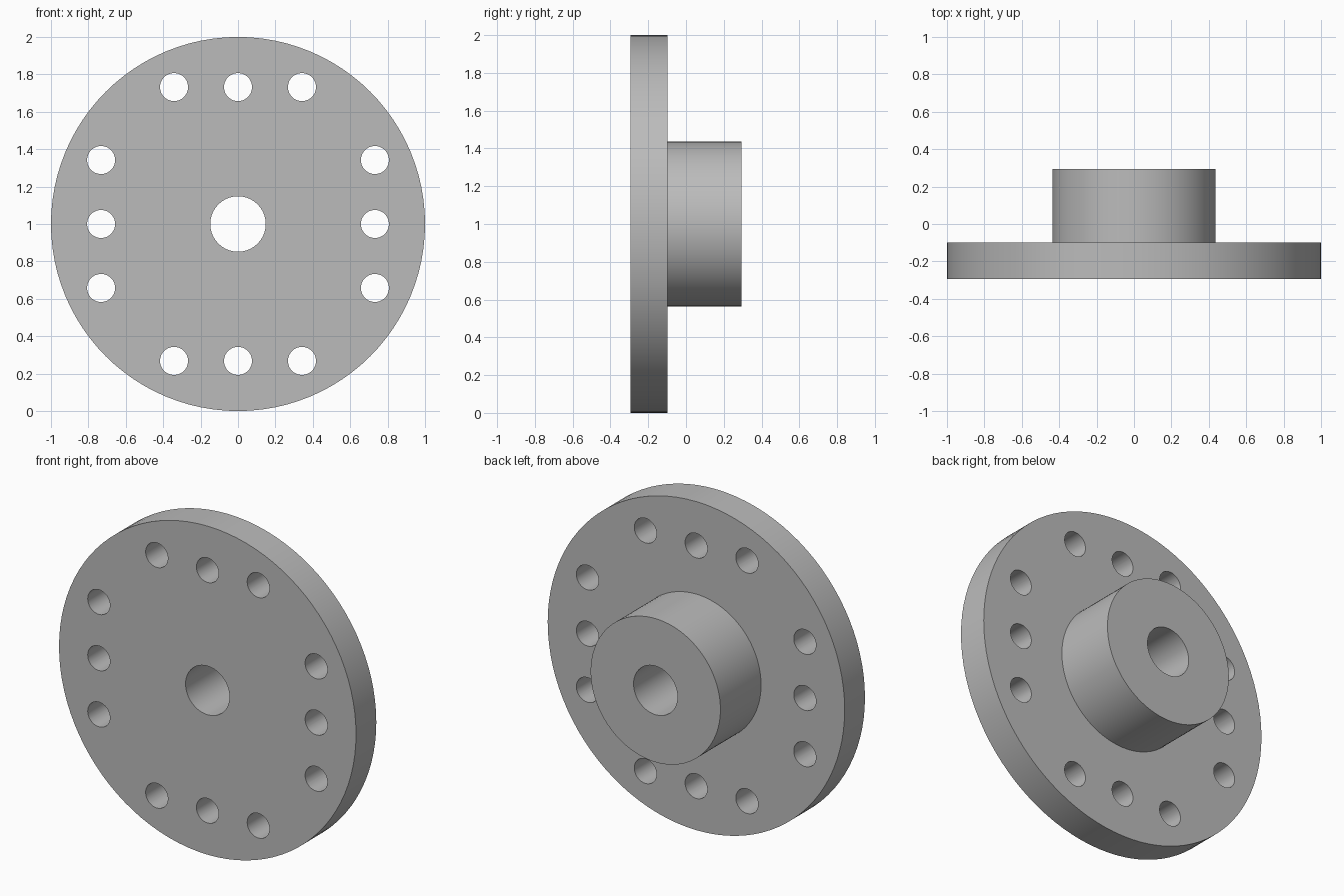
import bpy, bmesh, math
from mathutils import Matrix, Vector

cube = bpy.data.objects.get("Cube")
if cube:
    bpy.data.objects.remove(cube, do_unlink=True)

DISC_R, HUB_R, BORE_R, BOLT_R = 1.0, 0.437, 0.148, 0.075
FRONT, STEP, BACK = -0.293, -0.098, 0.293
BOLT_REACH, BOLT_PITCH = 0.732, 0.342
CENTRE = Vector((0, 0, 1))

# Single plain metal colour
grey = bpy.data.materials.new("plain grey")
grey.use_nodes = True
colour = (0.5, 0.5, 0.5, 1)
grey.diffuse_color = colour
grey.node_tree.nodes["Principled BSDF"].inputs["Base Color"].default_value = colour


def make_object(name, bm):
    bmesh.ops.recalc_face_normals(bm, faces=bm.faces)
    mesh = bpy.data.meshes.new(name)
    bm.to_mesh(mesh)
    bm.free()
    mesh.materials.append(grey)
    obj = bpy.data.objects.new(name, mesh)
    bpy.context.collection.objects.link(obj)
    return obj


# Flange disc, rear hub and through bore, turned from one closed profile
bm = bmesh.new()
profile = [(BORE_R, FRONT), (DISC_R, FRONT), (DISC_R, STEP),
           (HUB_R, STEP), (HUB_R, BACK), (BORE_R, BACK)]
ring = [bm.verts.new((r, y, CENTRE.z)) for r, y in profile]
edges = [bm.edges.new((a, b)) for a, b in zip(ring, ring[1:] + ring[:1])]
bmesh.ops.spin(bm, geom=ring + edges, cent=CENTRE, axis=(0, 1, 0),
               angle=math.tau, steps=96, use_merge=True)
bmesh.ops.remove_doubles(bm, verts=bm.verts, dist=1e-5)
flange = make_object("hub_flange", bm)

# Bolt holes: three on each of the four sides
bm = bmesh.new()
for side in range(4):
    for offset in (-BOLT_PITCH, 0, BOLT_PITCH):
        place = (Matrix.Translation(CENTRE)
                 @ Matrix.Rotation(side * math.pi / 2, 4, 'Y')
                 @ Matrix.Translation((offset, (FRONT + STEP) / 2, BOLT_REACH))
                 @ Matrix.Rotation(math.pi / 2, 4, 'X'))
        bmesh.ops.create_cone(bm, cap_ends=True, segments=48, radius1=BOLT_R,
                              radius2=BOLT_R, depth=0.3, matrix=place)
cutter = make_object("bolt_hole_cutter", bm)
cutter.hide_render = True

# Cut the holes, then drop the helper
cut = flange.modifiers.new("bolt holes", 'BOOLEAN')
cut.operation = 'DIFFERENCE'
cut.solver = 'EXACT'
cut.object = cutter
bpy.ops.object.select_all(action='DESELECT')
flange.select_set(True)
bpy.context.view_layer.objects.active = flange
bpy.ops.object.modifier_apply(modifier=cut.name)
bpy.data.objects.remove(cutter, do_unlink=True)

# Smooth round walls, crisp rims
bpy.ops.object.shade_smooth_by_angle(angle=math.radians(30))
